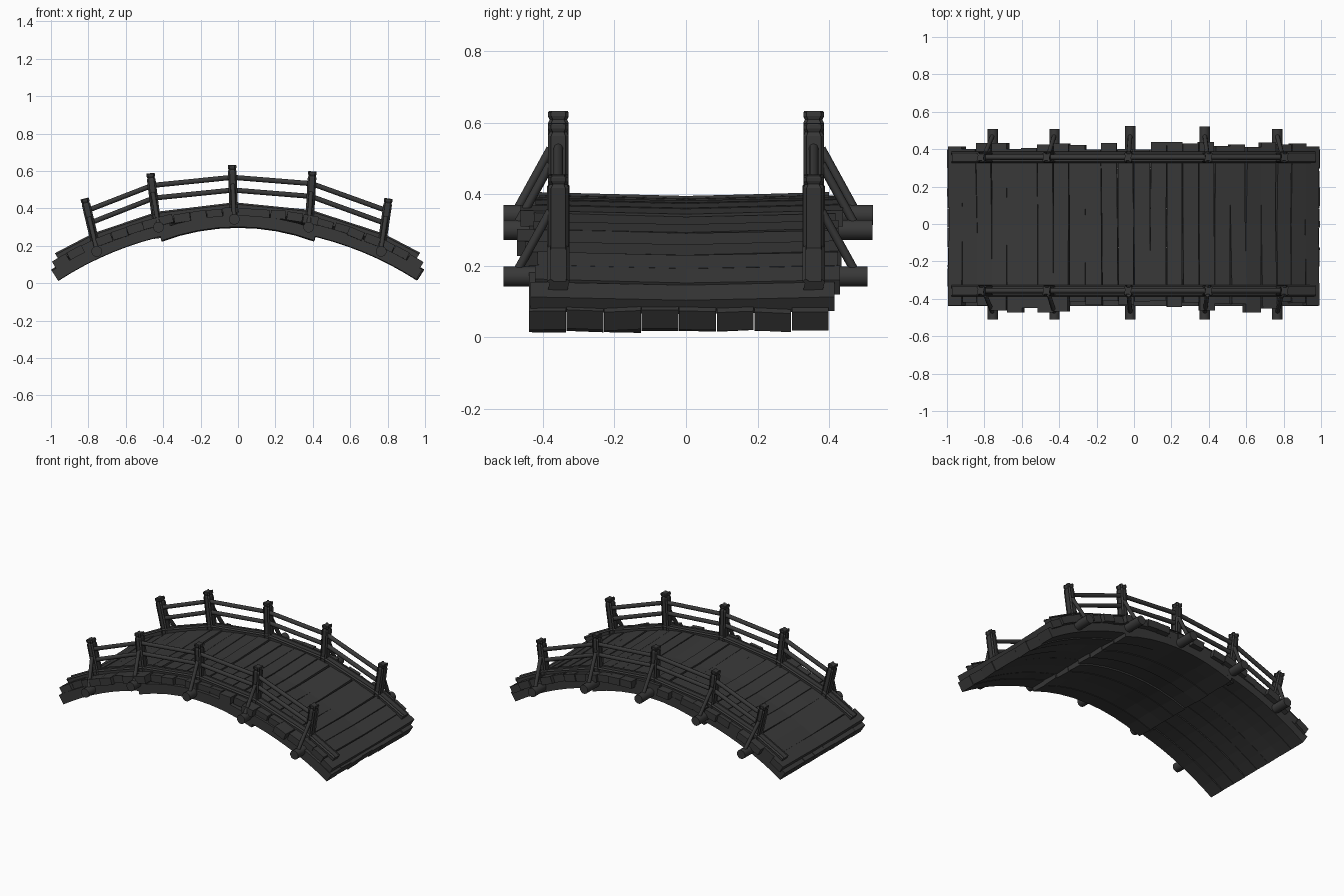
import bpy, bmesh, math, random
from mathutils import Vector

random.seed(7)
if "Cube" in bpy.data.objects:
    bpy.data.objects.remove(bpy.data.objects["Cube"])

wood = bpy.data.materials.new("dark_wood")
wood.use_nodes = True
wood.diffuse_color = (0.04, 0.04, 0.04, 1)
wood.node_tree.nodes["Principled BSDF"].inputs["Base Color"].default_value = (0.04, 0.04, 0.04, 1)

R = 1.759            # radius of the arch underside
CZ = 0.295 - R       # height of the arch centre
Y = Vector((0, 1, 0))
jit = random.uniform


def loft(name, rings, smooth=False):
    """Skin a list of matching vertex rings and cap both ends."""
    bm = bmesh.new()
    rows = [[bm.verts.new(p) for p in ring] for ring in rings]
    n = len(rows[0])
    for a, b in zip(rows, rows[1:]):
        for i in range(n):
            j = (i + 1) % n
            bm.faces.new((a[i], a[j], b[j], b[i]))
    bm.faces.new(rows[0][::-1])
    bm.faces.new(rows[-1])
    bmesh.ops.recalc_face_normals(bm, faces=bm.faces)
    mesh = bpy.data.meshes.new(name)
    bm.to_mesh(mesh)
    bm.free()
    mesh.materials.append(wood)
    if smooth:
        mesh.shade_smooth()
        mesh.set_sharp_from_angle(angle=math.radians(50))
    ob = bpy.data.objects.new(name, mesh)
    bpy.context.collection.objects.link(ob)
    return ob


def box_ring(c, u, v, w, h, cut=0.0):
    """Rectangle of size w by h around c, with optional cut corners."""
    pts = []
    for su, sv in ((-1, -1), (1, -1), (1, 1), (-1, 1)):
        if cut:
            a = (w / 2 - cut, h / 2) if su == sv else (w / 2, h / 2 - cut)
            b = (w / 2, h / 2 - cut) if su == sv else (w / 2 - cut, h / 2)
            pts += [c + u * su * a[0] + v * sv * a[1], c + u * su * b[0] + v * sv * b[1]]
        else:
            pts.append(c + u * su * w / 2 + v * sv * h / 2)
    return pts


def rod(name, a, b, r, sides=10):
    a, b = Vector(a), Vector(b)
    d = (b - a).normalized()
    u = d.orthogonal().normalized()
    v = d.cross(u)
    turn = [math.tau * i / sides for i in range(sides)]
    return loft(name, [[c + (u * math.cos(t) + v * math.sin(t)) * r for t in turn]
                       for c in (a, b)], True)


def radial(t):
    return Vector((math.sin(t), 0, math.cos(t)))


def arch_point(t, r, y=0):
    return radial(t) * r + Vector((0, y, CZ))


# Bearing beams: eight rows, each of two outer arcs and a lower middle arc
edges = [-0.44 + 0.84 * i / 8 for i in range(9)]
for i in range(8):
    y, w = (edges[i] + edges[i + 1]) / 2, 0.84 / 8 - 0.002
    for part, t0, t1 in (("left", 0.2, 0.577), ("right", -0.577, -0.2), ("middle", -0.238, 0.238)):
        rings = []
        lift, end = jit(0, 0.008), jit(-0.008, 0.003)
        twist = jit(-0.06, 0.06)
        for k in range(9):
            t = t0 + (t1 + end - t0) * k / 8
            sag = 0.45 * t * t if part == "middle" else 0
            side = (Y + radial(t) * twist).normalized()
            rings.append(box_ring(arch_point(t, R + 0.034 + lift - sag, y),
                                  side, radial(t), w, 0.062))
        loft(f"beam_{part}_{i + 1}", rings)

# Deck planks: slightly dished boards of uneven length
count = 24
step = 1.126 / count
for i in range(count):
    t = -0.563 + step * (i + 0.5)
    yaw, tip = jit(-0.012, 0.012), jit(-0.05, 0.05)
    lo, hi = -jit(0.41, 0.475), jit(0.395, 0.44)
    if i in (0, count - 1):
        yaw, tip, lo, hi = 0, 0, -0.435, 0.415
    width = step * (R + 0.085) - jit(0.0, 0.006)
    lift = jit(-0.004, 0.004)
    along = radial(t + math.pi / 2 + tip)
    up = radial(t + tip)
    rings = []
    for y, dip in ((lo, 0), (-0.2, 0.006), (0, 0.011), (0.2, 0.006), (hi, 0)):
        c = arch_point(t, R + 0.083 + lift - dip, y) + along * yaw * y
        rings.append(box_ring(c, along, up, width, 0.046))
    loft(f"deck_plank_{i + 1}", rings)

# Per post: foot x, foot z, top x, top z, log height
posts = [(-0.755, 0.18, -0.82, 0.453, 0.17),
         (-0.425, 0.24, -0.468, 0.588, 0.30),
         (-0.02, 0.32, -0.032, 0.632, 0.342),
         (0.378, 0.26, 0.398, 0.598, 0.30),
         (0.765, 0.18, 0.805, 0.453, 0.17)]

for s, side in ((-1, "right"), (1, "left")):
    y = s * 0.357

    # Curb following the arch in straight runs between the posts
    rings = []
    for x in (-0.97, -0.77, -0.43, -0.02, 0.39, 0.77, 0.965):
        t = math.asin(x / (R + 0.12))
        rings.append(box_ring(arch_point(t, R + 0.11, y), Y, radial(t), 0.062, 0.055, 0.009))
    loft(f"curb_{side}", rings)

    rails = {"upper": [], "lower": []}
    for i, (x0, z0, x1, z1, log_z) in enumerate(posts):
        a, b = Vector((x0, y, z0)), Vector((x1, y, z1))
        d = (b - a).normalized()
        u = Y.cross(d)

        # Post with a notched, chamfered head
        rings = []
        for back, size in (((b - a).length, 1), (0.034, 1), (0.024, 0.84), (0.014, 1), (0.004, 1), (0, 0.9)):
            rings.append(box_ring(b - d * back, u, Y, 0.046 * size, 0.058 * size, 0.009))
        loft(f"post_{side}_{i + 1}", rings)

        # Diagonal brace from the log end up to the post
        foot = Vector((x0, s * 0.475, log_z + 0.01))
        head = a + d * ((log_z - z0) + 0.185) + Y * s * 0.022
        rod(f"brace_{side}_{i + 1}", foot, head, 0.012, 8)

        rails["upper"].append(b - d * 0.066)
        rails["lower"].append(b - d * 0.134)

    # Two rails spanning each pair of posts
    for level, pts in rails.items():
        for i, (a, b) in enumerate(zip(pts, pts[1:])):
            rod(f"{level}_rail_{side}_{i + 1}", a, b, 0.0135, 8)

# Cross logs carrying the posts
for i, (x, z0, x1, z1, log_z) in enumerate(posts):
    rod(f"cross_log_{i + 1}", (x, -0.51, log_z), (x, jit(0.505, 0.525), log_z), 0.029, 12)
